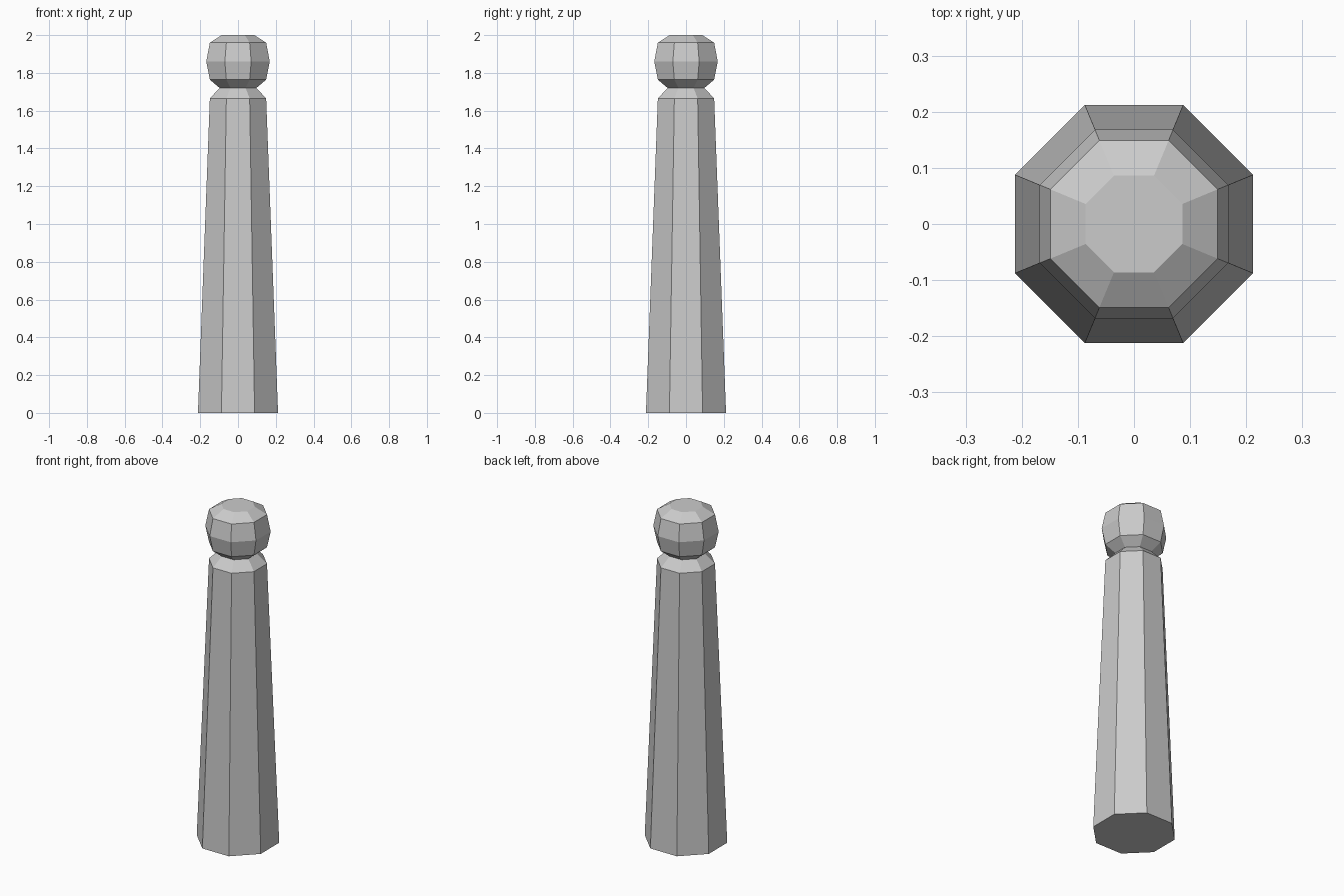
import bpy, bmesh, math

if "Cube" in bpy.data.objects:
    bpy.data.objects.remove(bpy.data.objects["Cube"])

SIDES = 8
# (flat-to-centre distance, height) from the foot to the crown
PROFILE = [
    (0.212, 0.0),    # foot
    (0.149, 1.665),  # shoulder
    (0.097, 1.72),   # neck
    (0.149, 1.764),  # ball underside
    (0.168, 1.86),   # ball widest
    (0.149, 1.96),   # ball upper
    (0.086, 2.0),    # crown
]


def lathe(name, profile, sides):
    """Stack polygon rings with flats facing the axes, and cap both ends."""
    bm = bmesh.new()
    rings = []
    for apothem, z in profile:
        r = apothem / math.cos(math.pi / sides)
        angles = [2 * math.pi * (i + 0.5) / sides for i in range(sides)]
        rings.append([bm.verts.new((r * math.cos(a), r * math.sin(a), z)) for a in angles])
    for low, high in zip(rings, rings[1:]):
        for i in range(sides):
            j = (i + 1) % sides
            bm.faces.new((low[i], low[j], high[j], high[i]))
    bm.faces.new(rings[0][::-1])
    bm.faces.new(rings[-1])
    mesh = bpy.data.meshes.new(name)
    bm.to_mesh(mesh)
    bm.free()
    obj = bpy.data.objects.new(name, mesh)
    bpy.context.collection.objects.link(obj)
    return obj


# Tapered post with a faceted ball finial
lathe("bollard_post", PROFILE, SIDES)
